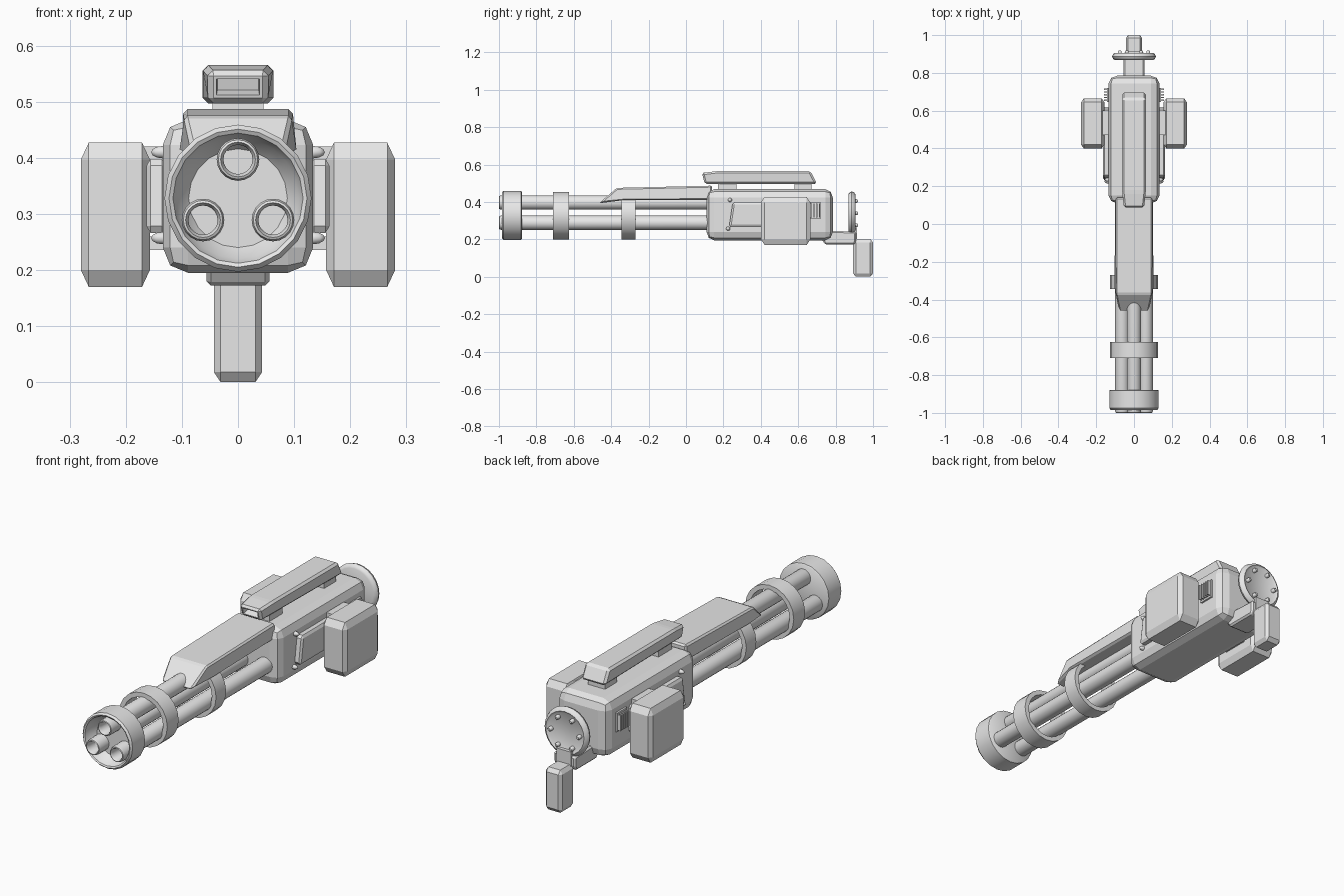
import bpy
import bmesh
import math
from mathutils import Vector

cube = bpy.data.objects.get("Cube")
if cube:
    bpy.data.objects.remove(cube, do_unlink=True)

GREY = (0.8, 0.8, 0.8, 1)
metal = bpy.data.materials.new("plain grey")
metal.use_nodes = True
metal.diffuse_color = GREY
metal.node_tree.nodes["Principled BSDF"].inputs["Base Color"].default_value = GREY


def finish(name, bm, smooth=None):
    bmesh.ops.recalc_face_normals(bm, faces=bm.faces)
    mesh = bpy.data.meshes.new(name)
    bm.to_mesh(mesh)
    bm.free()
    obj = bpy.data.objects.new(name, mesh)
    bpy.context.collection.objects.link(obj)
    mesh.materials.append(metal)
    if smooth:
        bpy.ops.object.select_all(action="DESELECT")
        obj.select_set(True)
        bpy.context.view_layer.objects.active = obj
        bpy.ops.object.shade_smooth_by_angle(angle=math.radians(smooth))
    return obj


def box(name, x, y, z, bevel=None, segments=1):
    """Box between ranges; bevel gives the chamfer size along each axis."""
    lo, hi = Vector((x[0], y[0], z[0])), Vector((x[1], y[1], z[1]))
    size, mid = hi - lo, (lo + hi) / 2
    b = Vector(bevel or (1, 1, 1))
    bm = bmesh.new()
    bmesh.ops.create_cube(bm, size=1)
    for v in bm.verts:
        v.co = Vector(v.co[i] * size[i] / b[i] for i in range(3))
    if bevel:
        bmesh.ops.bevel(bm, geom=bm.edges[:], offset=1, segments=segments,
                        profile=0.5, affect="EDGES")
    for v in bm.verts:
        v.co = Vector(v.co[i] * b[i] for i in range(3)) + mid
    return finish(name, bm)


def prism(name, half, points, bevel=0.0, narrow=None):
    """Side profile of (y, z) points extruded across x; narrow(y) scales the width."""
    bm = bmesh.new()
    sides = [[bm.verts.new((s * half * (narrow(y) if narrow else 1), y, z))
              for y, z in points] for s in (-1, 1)]
    n = len(points)
    for side in sides:
        bm.faces.new(side)
    for i in range(n):
        j = (i + 1) % n
        bm.faces.new((sides[0][i], sides[0][j], sides[1][j], sides[1][i]))
    bmesh.ops.recalc_face_normals(bm, faces=bm.faces)
    if bevel:
        bmesh.ops.bevel(bm, geom=bm.edges[:], offset=bevel, segments=1, affect="EDGES")
    return finish(name, bm)


def lathe(name, x, z, profile, sides, closed=False, smooth=40):
    """Turn (radius, y) points around a line along y."""
    bm = bmesh.new()
    rings = []
    for r, y in profile:
        if r == 0:
            rings.append([bm.verts.new((x, y, z))] * sides)
        else:
            rings.append([bm.verts.new((x + r * math.sin(k * math.tau / sides), y,
                                        z + r * math.cos(k * math.tau / sides)))
                          for k in range(sides)])
    pairs = list(zip(rings, rings[1:]))
    if closed:
        pairs.append((rings[-1], rings[0]))
    for a, b in pairs:
        for k in range(sides):
            m = (k + 1) % sides
            corners = list(dict.fromkeys((a[k], a[m], b[m], b[k])))
            bm.faces.new(corners)
    return finish(name, bm, smooth)


AXIS = 0.325

# Three barrels with rounded muzzles and blind bores
for i in range(3):
    a = i * math.tau / 3
    lathe(f"barrel_{i + 1}", 0.072 * math.sin(a), AXIS + 0.072 * math.cos(a),
          [(0, -0.9), (0.026, -0.9), (0.026, -0.99), (0.031, -1), (0.035, -0.998),
           (0.038, -0.988), (0.038, 0.14), (0, 0.14)], 20)

# Dished muzzle ring and two open barrel clamps
lathe("muzzle_ring", 0, AXIS + 0.003,
      [(0, -0.93), (0.088, -0.93), (0.108, -0.955), (0.116, -0.98), (0.123, -0.984),
       (0.131, -0.975), (0.131, -0.882), (0.126, -0.878), (0, -0.878)], 20)
for name, start, end in (("front_clamp", -0.71, -0.625), ("rear_clamp", -0.345, -0.27)):
    lathe(name, 0, AXIS + 0.002,
          [(0.105, start), (0.127, start), (0.127, end), (0.105, end)], 20, closed=True)

# Cover over the barrels, narrowing at its sloped nose
prism("barrel_cover", 0.098,
      [(-0.465, 0.393), (-0.37, 0.475), (0.14, 0.487), (0.14, 0.41), (-0.33, 0.41)],
      0.008, lambda y: 0.8 if y < -0.4 else 1)

# Main body
box("body", (-0.134, 0.134), (0.11, 0.785), (0.195, 0.468), (0.045, 0.04, 0.045), 2)

# Top rail housing on two feet, with a framed front opening
rail = prism("top_rail", 0.063,
             [(0.085, 0.555), (0.17, 0.565), (0.665, 0.565), (0.7, 0.497), (0.1, 0.497)],
             0.01, lambda y: 0.85 if y < 0.12 else 1)
bm = bmesh.new()
bm.from_mesh(rail.data)
bm.faces.ensure_lookup_table()
front = max((f for f in bm.faces if f.normal.y < -0.8), key=lambda f: f.calc_area())
bmesh.ops.inset_individual(bm, faces=[front], thickness=0.007, depth=0)
bmesh.ops.inset_individual(bm, faces=[front], thickness=0.003, depth=-0.03)
bm.to_mesh(rail.data)
bm.free()
for name, y in (("front_rail_foot", (0.17, 0.27)), ("rear_rail_foot", (0.58, 0.67))):
    box(name, (-0.045, 0.045), y, (0.455, 0.505))

# Parts on both sides
for side, s in (("left", 1), ("right", -1)):
    def across(a, b):
        return tuple(sorted((s * a, s * b)))

    box(f"{side}_ammo_box", across(0.157, 0.28), (0.4, 0.665), (0.17, 0.427),
        (0.014, 0.02, 0.03))
    plate = box(f"{side}_side_plate", across(0.128, 0.163), (0.23, 0.62), (0.266, 0.398),
                (0.007, 0.01, 0.012))
    for v in plate.data.vertices:
        if v.co.y < 0.4:
            v.co.y += (v.co.z - 0.266) * 0.15
    for z in (0.248, 0.408):
        box(f"{side}_box_bracket", across(0.12, 0.17), (0.47, 0.6), (z - 0.012, z + 0.012))
    for y, z in ((0.225, 0.257), (0.235, 0.41)):
        bm = bmesh.new()
        bmesh.ops.create_uvsphere(bm, u_segments=10, v_segments=6, radius=0.011)
        bmesh.ops.scale(bm, vec=(2, 1, 1), verts=bm.verts)
        bmesh.ops.translate(bm, vec=(s * 0.134, y, z), verts=bm.verts)
        finish(f"{side}_plate_bolt", bm, 60)
    # Vent with upright slats
    box(f"{side}_vent_back", across(0.125, 0.143), (0.645, 0.72), (0.31, 0.4))
    for i in range(5):
        y = 0.652 + i * 0.0145
        box(f"{side}_vent_slat", across(0.135, 0.16), (y, y + 0.007), (0.318, 0.392))

# Rear arm, round guard with bolts, and grip
prism("rear_arm", 0.056,
      [(0.7, 0.235), (0.745, 0.172), (0.9, 0.172), (0.91, 0.19), (0.91, 0.24), (0.7, 0.25)],
      0.008)
lathe("rear_guard", 0, 0.34,
      [(0, 0.868), (0.1, 0.868), (0.111, 0.874), (0.116, 0.886), (0.111, 0.899),
       (0.1, 0.906), (0.09, 0.899), (0, 0.899)], 24)
for i in range(6):
    a = (i + 0.5) * math.tau / 6
    lathe("guard_bolt", 0.075 * math.sin(a), 0.34 + 0.075 * math.cos(a),
          [(0, 0.89), (0.01, 0.89), (0.01, 0.914), (0.006, 0.919), (0, 0.919)], 10)
box("grip", (-0.043, 0.043), (0.893, 1), (0, 0.202), (0.012, 0.015, 0.018))
box("grip_neck", (-0.038, 0.038), (0.885, 0.915), (0.175, 0.262))
